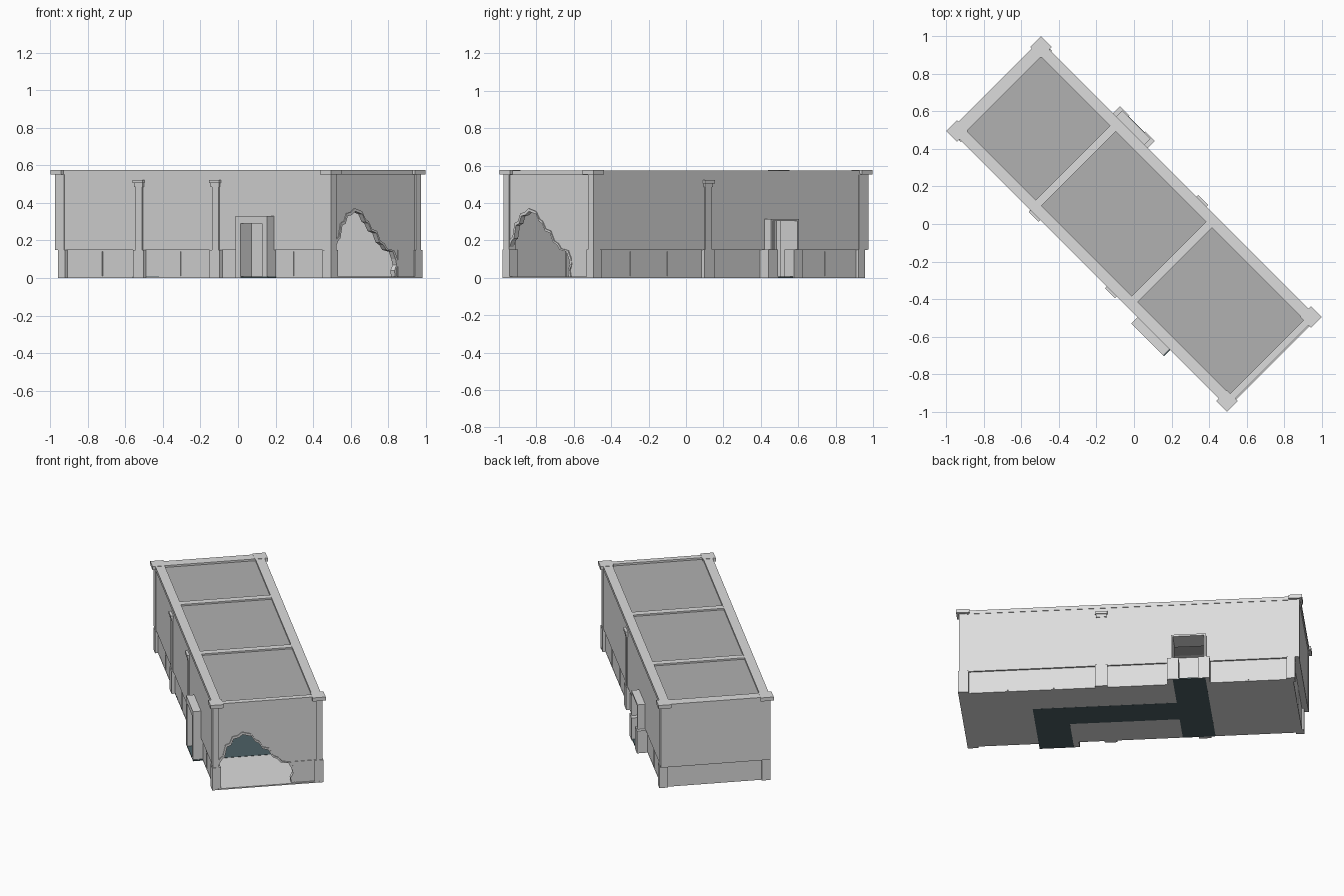
import bpy, bmesh
from math import radians
from mathutils import Matrix, Vector

old = bpy.data.objects.get("Cube")
if old:
    bpy.data.objects.remove(old, do_unlink=True)

TURN = Matrix.Rotation(radians(-45), 4, 'Z')


def material(name, r, g, b):
    m = bpy.data.materials.new(name)
    m.use_nodes = True
    m.diffuse_color = (r, g, b, 1)
    m.node_tree.nodes["Principled BSDF"].inputs["Base Color"].default_value = (r, g, b, 1)
    return m


PLASTER = material("light grey plaster", .72, .72, .72)
ROOF = material("mid grey roof", .44, .44, .44)
CARPET = material("dark teal walkway", .075, .118, .13)


def finish(name, bm, mat):
    bmesh.ops.recalc_face_normals(bm, faces=bm.faces)
    bm.transform(TURN)
    me = bpy.data.meshes.new(name)
    bm.to_mesh(me)
    bm.free()
    me.materials.append(mat)
    ob = bpy.data.objects.new(name, me)
    bpy.context.collection.objects.link(ob)
    return ob


def box(name, u, v, z, mat=PLASTER):
    """Box from (low, high) pairs along the hall, across it and up."""
    bm = bmesh.new()
    bmesh.ops.create_cube(bm, size=1)
    for p in bm.verts:
        p.co = Vector([s[0] if c < 0 else s[1] for c, s in zip(p.co, (u, v, z))])
    return finish(name, bm, mat)


def slab(name, outline, across, along_u, mat=PLASTER):
    """Upright outline of (position, height) points, given a thickness."""
    bm = bmesh.new()
    a, b = across
    pts = [(p, a, z) if along_u else (a, p, z) for p, z in outline]
    face = bm.faces.new([bm.verts.new(p) for p in pts])
    res = bmesh.ops.extrude_face_region(bm, geom=[face])
    move = Vector((0, b - a, 0)) if along_u else Vector((b - a, 0, 0))
    bmesh.ops.translate(bm, vec=move, verts=[g for g in res["geom"] if isinstance(g, bmesh.types.BMVert)])
    return finish(name, bm, mat)


def notched(lo, hi, base, top, d0, d1, dz):
    """Wall outline with a doorway cut up from its lower edge."""
    return [(lo, base), (d0, base), (d0, dz), (d1, dz), (d1, base), (hi, base), (hi, top), (lo, top)]


# Floor and walkway
box("floor", (-1.0, 1.035), (-.325, .325), (.0, .006))
for i, (u, v) in enumerate([((-.47, -.27), (-.325, .385)),
                            ((-.27, .61), (-.1, .1)),
                            ((.4, .61), (-.385, -.1))]):
    box(f"walkway_{i}", u, v, (-.0005, .0075), CARPET)

# Long walls: recessed plinth wall plus projecting upper cladding
doors = {-1: (.405, .565, .29), 1: (-.46, -.27, .305)}
for side, label in ((-1, "right"), (1, "left")):
    d = doors[side]
    slab(f"{label}_wall", notched(-1.0, 1.02, .0, .56, *d), (side * .308, side * .324), True)
    slab(f"{label}_upper_cladding", notched(-1.037, 1.03, .148, .565, *d),
         (side * .324, side * .335), True)

# Closed end wall
box("back_end_wall", (-1.0, -.985), (-.324, .324), (0, .56))
box("back_end_cladding", (-1.037, -1.0), (-.335, .335), (.148, .565))

# Broken end wall with a ragged breach
breach = [(-.3, 0), (-.3, .165), (-.28, .2), (-.265, .21), (-.25, .28), (-.225, .29),
          (-.21, .33), (-.18, .335), (-.153, .355), (-.1, .34), (-.075, .3), (-.054, .29),
          (-.03, .25), (.005, .24), (.03, .19), (.06, .175), (.08, .15), (.13, .14),
          (.15, .1), (.158, .07), (.142, .04), (.148, 0)]
slab("broken_end_wall", [(-.335, 0)] + breach + [(.335, 0), (.335, .565), (-.335, .565)],
     (1.005, 1.03), False)
outer = [(p * 1.06 + .005, z * 1.045) for p, z in breach[1:]]
outer[-1] = (.165, 0)
slab("breach_rim", breach[1:] + outer[::-1], (1.03, 1.036), False)
box("end_plinth", (1.03, 1.034), (.17, .335), (.0, .148))
box("end_sill", (1.02, 1.045), (-.34, .345), (0, .008))

# Roof panels, edge trim and cross beams
box("roof_panels", (-1.0, 1.02), (-.31, .31), (.55, .562), ROOF)
for s in (-1, 1):
    box("roof_side_trim", (-1.043, 1.035), tuple(sorted((s * .28, s * .338))), (.55, .574))
box("roof_back_trim", (-1.045, -.98), (-.335, .335), (.55, .574))
box("roof_front_trim", (1.0, 1.038), (-.335, .335), (.55, .574))
for u in (-.438, .285):
    box("roof_beam", (u - .022, u + .022), (-.28, .28), (.54, .572))


def pilaster(u, side, w=.025):
    """Shaft with a wide base and a stepped capital against a long wall."""
    for part, half, out, z in (("base", w + .013, .346, (0, .15)),
                               ("shaft", w, .341, (.15, .5)),
                               ("capital_neck", w + .006, .345, (.485, .505)),
                               ("capital", w + .012, .351, (.505, .522))):
        box(f"pilaster_{part}", (u - half, u + half), tuple(sorted((side * .32, side * out))), z)


for u, side in ((-.405, -1), (.17, -1), (.17, 1)):
    pilaster(u, side)

# Corner posts with caps
for e, inner, outer_u in ((-1, .96, 1.012), (1, .98, 1.044)):
    for s in (-1, 1):
        def span(k, a, b):
            return tuple(sorted((k * a, k * b)))
        box("corner_base", span(e, inner, outer_u), span(s, .29, .343), (0, .15))
        box("corner_post", span(e, inner + .01, 1.04), span(s, .3, .339), (.15, .56))
        box("corner_cap", span(e, .975, 1.056), span(s, .275, .356), (.552, .576))

# Plinth joint strips
for u, side in ((-.7, -1), (-.11, -1), (.74, -1), (.74, 1), (.46, 1), (-.73, 1)):
    box("plinth_joint", (u - .006, u + .006), tuple(sorted((side * .32, side * .328))), (.01, .14))
box("back_plinth_joint", (-1.005, -.99), (-.006, .006), (.01, .14))

# Framed doorway on the right wall
slab("right_door_frame", notched(.365, .605, 0, .33, .405, .565, .29), (-.385, -.3), True)

# Deep doorway with base blocks on the left wall
slab("left_door_lining", notched(-.472, -.258, 0, .315, -.46, -.27, .303), (.25, .383), True)
for u in (-.46, -.27):
    box("left_door_base", (u - .035, u + .035), (.32, .39), (0, .15))
